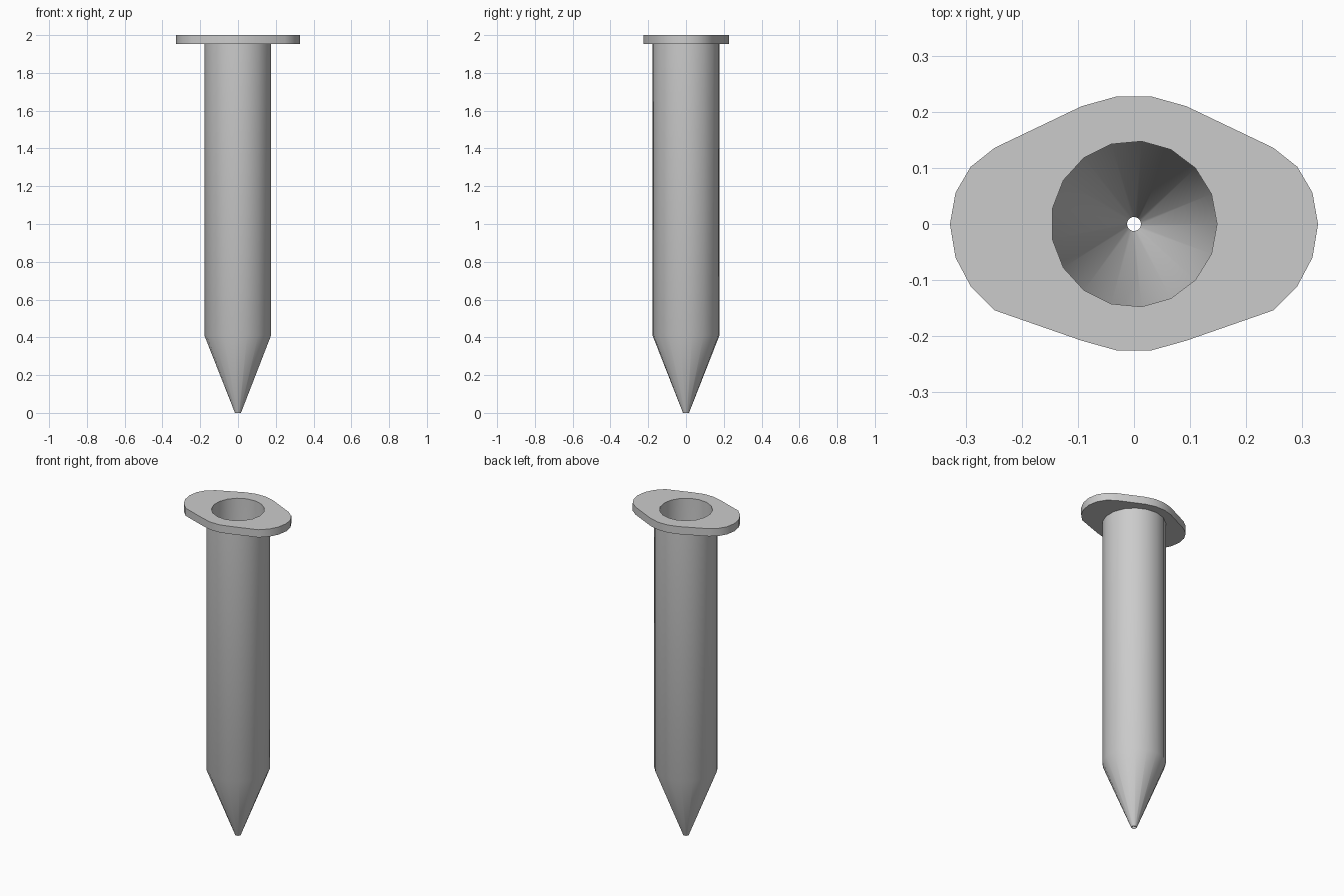
import bpy, bmesh, math

cube = bpy.data.objects.get("Cube")
if cube:
    bpy.data.objects.remove(cube, do_unlink=True)

SIDES = 17
STEP = 2 * math.pi / SIDES

grey = bpy.data.materials.new("plain grey")
grey.use_nodes = True
colour = (0.6, 0.6, 0.6, 1)
grey.diffuse_color = colour
grey.node_tree.nodes["Principled BSDF"].inputs["Base Color"].default_value = colour


def ring(bm, radius, z, phase=0.0):
    return [bm.verts.new((radius * math.cos((i + phase) * STEP),
                          radius * math.sin((i + phase) * STEP), z))
            for i in range(SIDES)]


def finish(bm, name):
    bmesh.ops.recalc_face_normals(bm, faces=bm.faces)
    mesh = bpy.data.meshes.new(name)
    bm.to_mesh(mesh)
    bm.free()
    mesh.materials.append(grey)
    obj = bpy.data.objects.new(name, mesh)
    bpy.context.collection.objects.link(obj)
    bpy.ops.object.select_all(action='DESELECT')
    obj.select_set(True)
    bpy.context.view_layer.objects.active = obj
    bpy.ops.object.shade_smooth_by_angle(angle=math.radians(30))
    return obj


# Hollow barrel with a pierced conical tip: closed profile of radius, height, phase
profile = [(0.178, 1.96, 0.5), (0.178, 0.41, 0.5), (0.016, 0.0, 0.5),
           (0.0125, 0.0, 0), (0.148, 0.41, 0), (0.148, 1.96, 0)]
bm = bmesh.new()
rings = [ring(bm, *p) for p in profile]
for a, b in zip(rings, rings[1:] + rings[:1]):
    for i in range(SIDES):
        j = (i + 1) % SIDES
        bm.faces.new((a[i], a[j], b[j], b[i]))
finish(bm, "barrel_and_tip")

# Finger flange: oval plate with a round hole, mirrored left to right
half = [(0.032, 0.227), (0.093, 0.21), (0.248, 0.136), (0.291, 0.102),
        (0.318, 0.056), (0.328, 0.0), (0.318, -0.06), (0.291, -0.111),
        (0.248, -0.154), (0.093, -0.208), (0.032, -0.225)]
outline = half + [(-x, y) for x, y in reversed(half)]
bm = bmesh.new()
outer = [bm.verts.new((x, y, 1.953)) for x, y in outline]
hole = ring(bm, 0.148, 1.953)
edges = [bm.edges.new((loop[i - 1], loop[i]))
         for loop in (outer, hole) for i in range(len(loop))]
bmesh.ops.triangle_fill(bm, use_beauty=True, use_dissolve=False, edges=edges)
plate = bmesh.ops.extrude_face_region(bm, geom=bm.faces[:], use_keep_orig=True)
top = [v for v in plate["geom"] if isinstance(v, bmesh.types.BMVert)]
bmesh.ops.translate(bm, verts=top, vec=(0, 0, 0.047))
finish(bm, "finger_flange")
